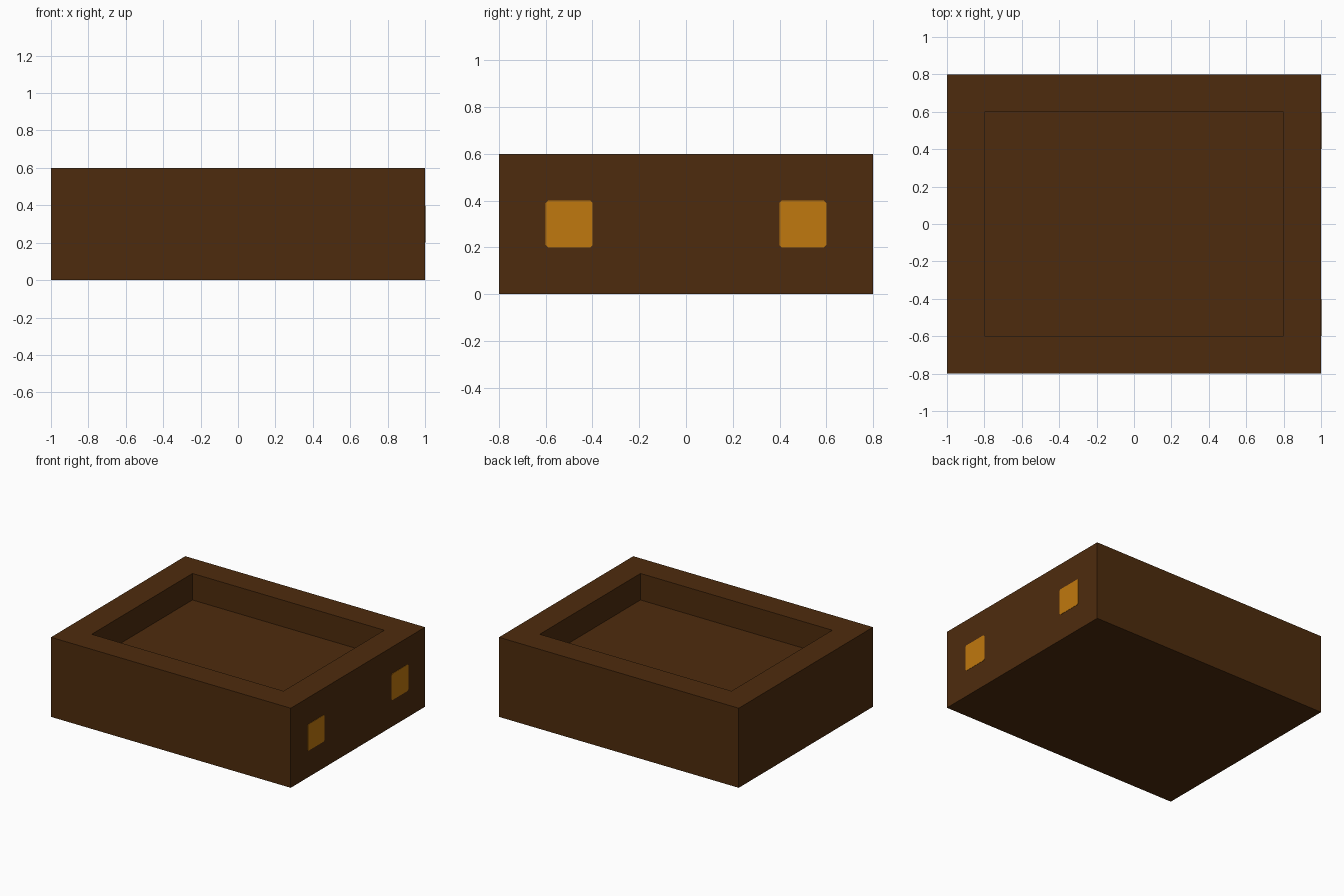
import bpy
import bmesh
from mathutils import Matrix

cube = bpy.data.objects.get("Cube")
if cube:
    bpy.data.objects.remove(cube, do_unlink=True)


def material(name, rgb):
    m = bpy.data.materials.new(name)
    m.use_nodes = True
    m.diffuse_color = (*rgb, 1)
    m.node_tree.nodes["Principled BSDF"].inputs["Base Color"].default_value = (*rgb, 1)
    return m


brown = material("dark brown", (0.076, 0.0245, 0.004))
amber = material("amber", (0.527, 0.188, 0.0044))


def add_object(name, bm, mat):
    bmesh.ops.recalc_face_normals(bm, faces=bm.faces)
    mesh = bpy.data.meshes.new(name)
    bm.to_mesh(mesh)
    bm.free()
    mesh.materials.append(mat)
    obj = bpy.data.objects.new(name, mesh)
    bpy.context.collection.objects.link(obj)
    return obj


def box(size, centre):
    bm = bmesh.new()
    bmesh.ops.create_cube(bm, size=1, matrix=Matrix.Translation(centre) @ Matrix.Diagonal((*size, 1)))
    return bm


# Tray body: a block whose top is inset and sunk to form the recess
bm = box((2, 1.6, 0.6), (0, 0, 0.3))
top = max(bm.faces, key=lambda f: f.calc_center_median().z)
bmesh.ops.inset_region(bm, faces=[top], thickness=0.2, use_even_offset=True)
rim = bmesh.ops.extrude_discrete_faces(bm, faces=[top])["faces"][0]
bmesh.ops.translate(bm, verts=rim.verts, vec=(0, 0, -0.2))
add_object("tray_body", bm, brown)

# Two thin square plates with clipped corners on the +x side
for name, y in (("front_side_plate", -0.5), ("back_side_plate", 0.5)):
    bm = box((0.004, 0.2, 0.2), (1.0, y, 0.3))
    corners = [e for e in bm.edges if abs(e.verts[0].co.x - e.verts[1].co.x) > 0.001]
    bmesh.ops.bevel(bm, geom=corners, offset=0.01, segments=1, affect='EDGES')
    add_object(name, bm, amber)
